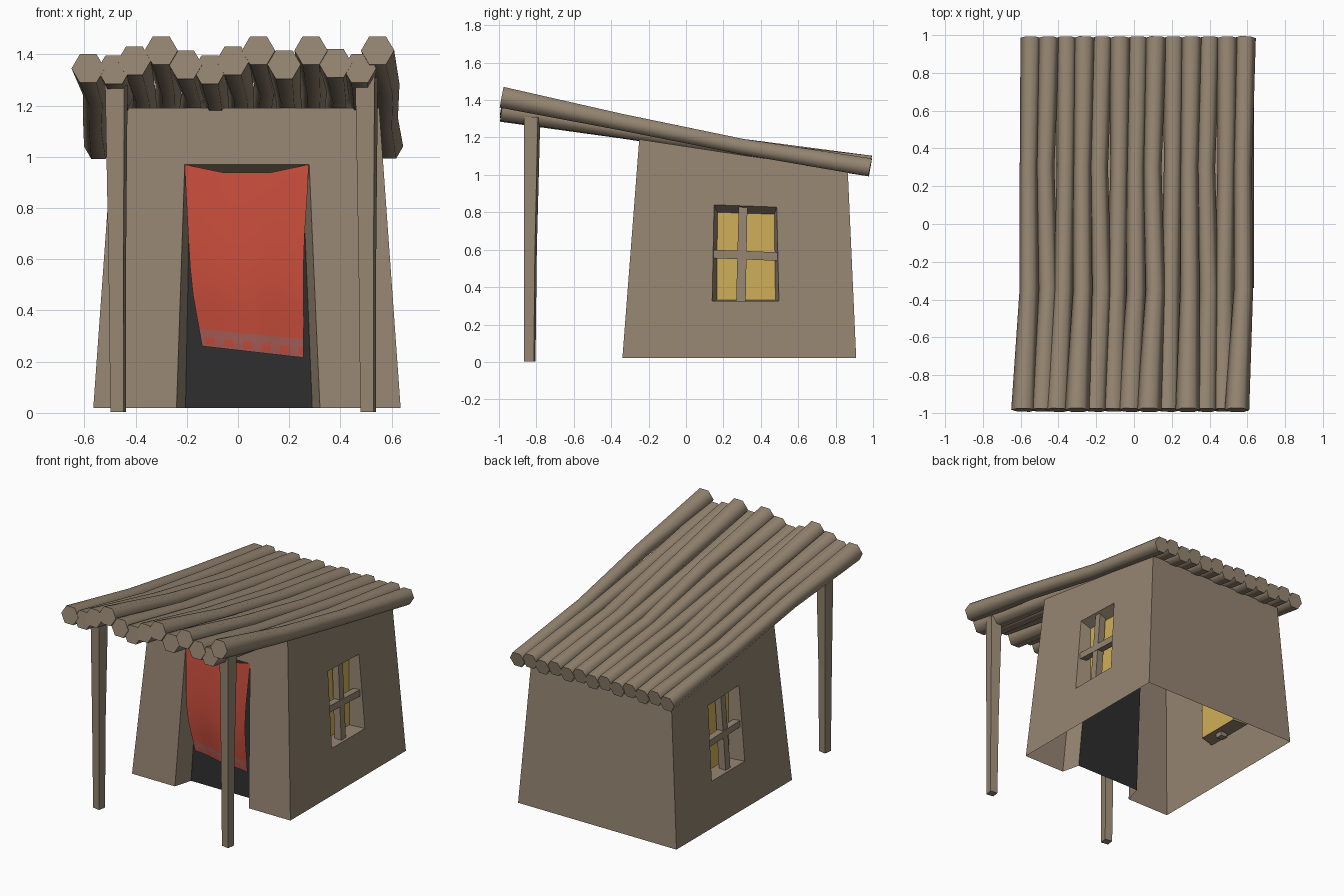
import bpy, bmesh, math
from mathutils import Vector

if "Cube" in bpy.data.objects:
    bpy.data.objects.remove(bpy.data.objects["Cube"])


def material(name, rgb):
    m = bpy.data.materials.new(name)
    m.diffuse_color = (*rgb, 1)
    m.use_nodes = True
    m.node_tree.nodes["Principled BSDF"].inputs["Base Color"].default_value = m.diffuse_color
    return m


CLAY = material("clay brown", (0.30, 0.235, 0.165))
DARK = material("dark interior", (0.026, 0.026, 0.026))
GLOW = material("window yellow", (0.63, 0.43, 0.10))
RED = material("curtain red", (0.58, 0.075, 0.045))
BAND = material("curtain band", (0.40, 0.115, 0.10))


def make_object(name, bm, mats, smooth=False):
    me = bpy.data.meshes.new(name)
    bm.to_mesh(me)
    bm.free()
    for m in mats:
        me.materials.append(m)
    ob = bpy.data.objects.new(name, me)
    bpy.context.collection.objects.link(ob)
    if smooth:
        bpy.ops.object.select_all(action='DESELECT')
        ob.select_set(True)
        bpy.context.view_layer.objects.active = ob
        bpy.ops.object.shade_smooth_by_angle(angle=math.radians(65))
    return ob


def tube(name, points, radii, sides, turn=0.0, smooth=False):
    """Capped prism lofted along a path."""
    bm = bmesh.new()
    pts = [Vector(p) for p in points]
    axis = (pts[-1] - pts[0]).normalized()
    u = Vector((1, 0, 0))
    u = (u - axis * u.dot(axis)).normalized()
    v = axis.cross(u)
    rings = []
    for p, r in zip(pts, radii):
        angs = [turn + 2 * math.pi * k / sides for k in range(sides)]
        rings.append([bm.verts.new(p + (u * math.cos(a) + v * math.sin(a)) * r) for a in angs])
    for a, b in zip(rings, rings[1:]):
        for k in range(sides):
            j = (k + 1) % sides
            bm.faces.new((a[k], a[j], b[j], b[k]))
    bm.faces.new(rings[0][::-1])
    bm.faces.new(rings[-1])
    return make_object(name, bm, [CLAY], smooth)


# Hut body: tapered shell, open below, with door and window recesses
CX = 0.035


def half(z):
    return 0.6 - 0.0715 * (z - 0.02)


def front_y(z):
    return -0.34 + 0.077 * (z - 0.02)


bm = bmesh.new()


def face(pts, mat=0):
    f = bm.faces.new([bm.verts.new(p) for p in pts])
    f.material_index = mat


def ring(outer, inner, closed=True):
    n = len(outer)
    for k in range(n if closed else n - 1):
        j = (k + 1) % n
        face((outer[k], outer[j], inner[j], inner[k]))


profile = [(-0.34, 0.02), (-0.25, 1.19), (0.865, 1.02), (0.91, 0.02)]
window_out = [(0.14, 0.325), (0.15, 0.84), (0.485, 0.828), (0.497, 0.325)]
window_in = [(0.165, 0.33), (0.168, 0.80), (0.472, 0.79), (0.478, 0.33)]
corners = {}
for s in (-1, 1):
    wall = [(CX + s * half(z), y, z) for y, z in profile]
    rim = [(CX + s * half(z), y, z) for y, z in window_out]
    pane = [(CX + s * 0.475, y, z) for y, z in window_in]
    corners[s] = wall
    ring(wall, rim)
    ring(rim, pane)
    face(pane, 1)
L, R = corners[-1], corners[1]
face((L[1], R[1], R[2], L[2]))
face((L[2], R[2], R[3], L[3]))
door_out = [(x, front_y(z), z) for x, z in [(-0.24, 0.02), (-0.208, 0.97), (0.278, 0.97), (0.32, 0.02)]]
door_in = [(-0.205, -0.215, 0.02), (-0.187, -0.15, 0.935), (0.252, -0.15, 0.935), (0.29, -0.215, 0.02)]
ring([L[0], L[1], R[1], R[0]], door_out, False)
ring(door_out, door_in, False)
face(door_in, 2)
bmesh.ops.remove_doubles(bm, verts=bm.verts, dist=0.0005)
bmesh.ops.recalc_face_normals(bm, faces=bm.faces)
make_object("hut_walls", bm, [CLAY, GLOW, DARK])

# Crossed window bars
for s, side in ((-1, "left"), (1, "right")):
    tube(side + "_window_upright", [(CX + s * 0.535, 0.293, 0.30), (CX + s * 0.505, 0.305, 0.83)],
         [0.036, 0.033], 4, math.pi / 4)
    tube(side + "_window_crossbar", [(CX + s * 0.525, 0.13, 0.578), (CX + s * 0.525, 0.50, 0.563)],
         [0.032, 0.032], 4, math.pi / 4)

# Porch posts, thicker at the top
for side, xb, xt in (("left", -0.468, -0.475), ("right", 0.508, 0.502)):
    tube(side + "_porch_post", [(xb, -0.835, 0.003), ((xb + xt) / 2, -0.832, 0.6), (xt, -0.823, 1.31)],
         [0.037, 0.042, 0.054], 4, math.radians(35))

# Roof of wavy six-sided logs
log_front = [(-0.585, 1.345), (-0.485, 1.34), (-0.405, 1.375), (-0.30, 1.415), (-0.205, 1.36),
             (-0.11, 1.34), (-0.02, 1.375), (0.08, 1.415), (0.18, 1.36), (0.285, 1.415),
             (0.38, 1.365), (0.475, 1.345), (0.545, 1.415)]
for i, (xf, zf) in enumerate(log_front):
    xb = -0.545 + 0.0945 * i
    zb = 1.055 if i % 2 else 1.04
    zk = 1.14 + 0.15 * (zf - 1.34)
    zm = zf + (zk - zf) * 0.5
    sway = 0.008 * math.sin(2.1 * i)
    tube("roof_log_%d" % (i + 1),
         [(xf, -0.985, zf), (xb - 0.01 + sway, -0.35, zm), (xb - 0.012 - sway, 0.3, zk), (xb, 0.985, zb)],
         [0.065, 0.051, 0.048, 0.056], 6, 0, True)

# Door curtain with a spotted band along the hem
rows = [(0, 0.97), (0.1, 0.88), (0.3, 0.70), (0.5, 0.56), (0.65, 0.45), (0.8, 0.37),
        (0.9, 0.308), (0.94, 0.278), (0.98, 0.247), (1, 0.238)]
left_edge = [-0.208, -0.204, -0.195, -0.187, -0.176, -0.163, -0.152, -0.147, -0.142, -0.14]
right_edge = [0.276, 0.272, 0.260, 0.255, 0.256, 0.257, 0.256, 0.255, 0.255, 0.255]
N = 22
bm = bmesh.new()
grid = []
for (t, z), a, b in zip(rows, left_edge, right_edge):
    line = []
    for k in range(N + 1):
        u = k / N
        sag = -0.032 * min(1, 3.2 * min(u, 1 - u)) * max(0, 1 - 4 * t)
        y = -0.262 - 0.028 * math.sin(math.pi * t) + 0.006 * t * math.sin(u * 9)
        line.append(bm.verts.new((a + (b - a) * u, y, z + sag + 0.045 * t * (0.5 - u))))
    grid.append(line)
for r in range(len(rows) - 1):
    for k in range(N):
        f = bm.faces.new((grid[r][k], grid[r + 1][k], grid[r + 1][k + 1], grid[r][k + 1]))
        spot = r == 7 and k % 4 in (1, 2)
        f.material_index = 1 if r >= 6 and not spot else 0
make_object("door_curtain", bm, [RED, BAND], True)
